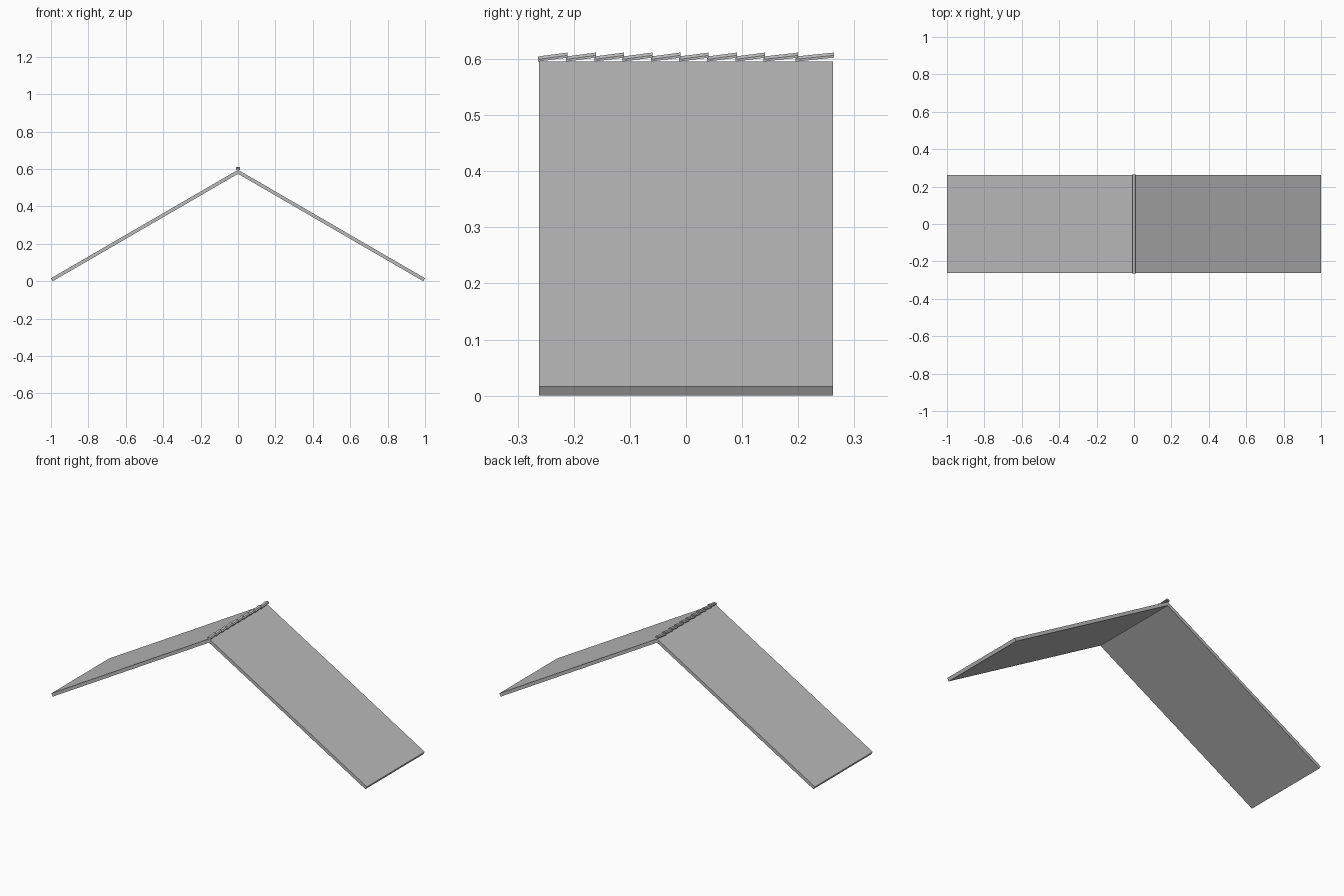
import bpy
import bmesh
import math

cube = bpy.data.objects.get("Cube")
if cube:
    bpy.data.objects.remove(cube, do_unlink=True)

# One flat grey for the whole roof
grey = bpy.data.materials.new("roof_grey")
grey.use_nodes = True
colour = (0.5, 0.5, 0.5, 1)
grey.diffuse_color = colour
grey.node_tree.nodes["Principled BSDF"].inputs["Base Color"].default_value = colour


def extrude_profile(name, profile, y0, y1, rise=0.0):
    """Solid from an x-z profile run along y, climbing by rise."""
    bm = bmesh.new()
    front = [bm.verts.new((x, y0, z)) for x, z in profile]
    back = [bm.verts.new((x, y1, z + rise)) for x, z in profile]
    n = len(profile)
    bm.faces.new(front)
    bm.faces.new(back[::-1])
    for i in range(n):
        j = (i + 1) % n
        bm.faces.new((front[j], front[i], back[i], back[j]))
    bmesh.ops.recalc_face_normals(bm, faces=bm.faces)
    mesh = bpy.data.meshes.new(name)
    bm.to_mesh(mesh)
    bm.free()
    mesh.materials.append(grey)
    obj = bpy.data.objects.new(name, mesh)
    bpy.context.collection.objects.link(obj)
    return obj


# Two sloping panels mitred at the ridge, with square-cut eaves
PITCH = math.radians(30.1)
THICK = 0.0185
HALF_DEPTH = 0.262
eave_x = 1 - THICK * math.sin(PITCH)
eave_z = THICK * math.cos(PITCH)
ridge_top = eave_z + math.tan(PITCH)
ridge_under = eave_x * math.tan(PITCH)
for side, label in ((1, "left"), (-1, "right")):
    section = [(0, ridge_under), (side * eave_x, 0), (side, eave_z), (0, ridge_top)]
    extrude_profile(label + "_roof_panel", section, -HALF_DEPTH, HALF_DEPTH)

# Row of tilted ridge tiles, each starting low under the end of the last
cap = [(-0.012, 0), (-0.012, 0.004), (-0.007, 0.009),
       (0.007, 0.009), (0.012, 0.004), (0.012, 0)]
tile_base = 0.5955
starts = [-0.264 + 0.0503 * i for i in range(9)] + [0.195]
for i, start in enumerate(starts):
    if i < 8:
        end = start + 0.053
    else:
        end = 0.2 if i == 8 else 0.264
    section = [(x, tile_base + z) for x, z in cap]
    extrude_profile(f"ridge_tile_{i + 1}", section, start, end, 0.007)
